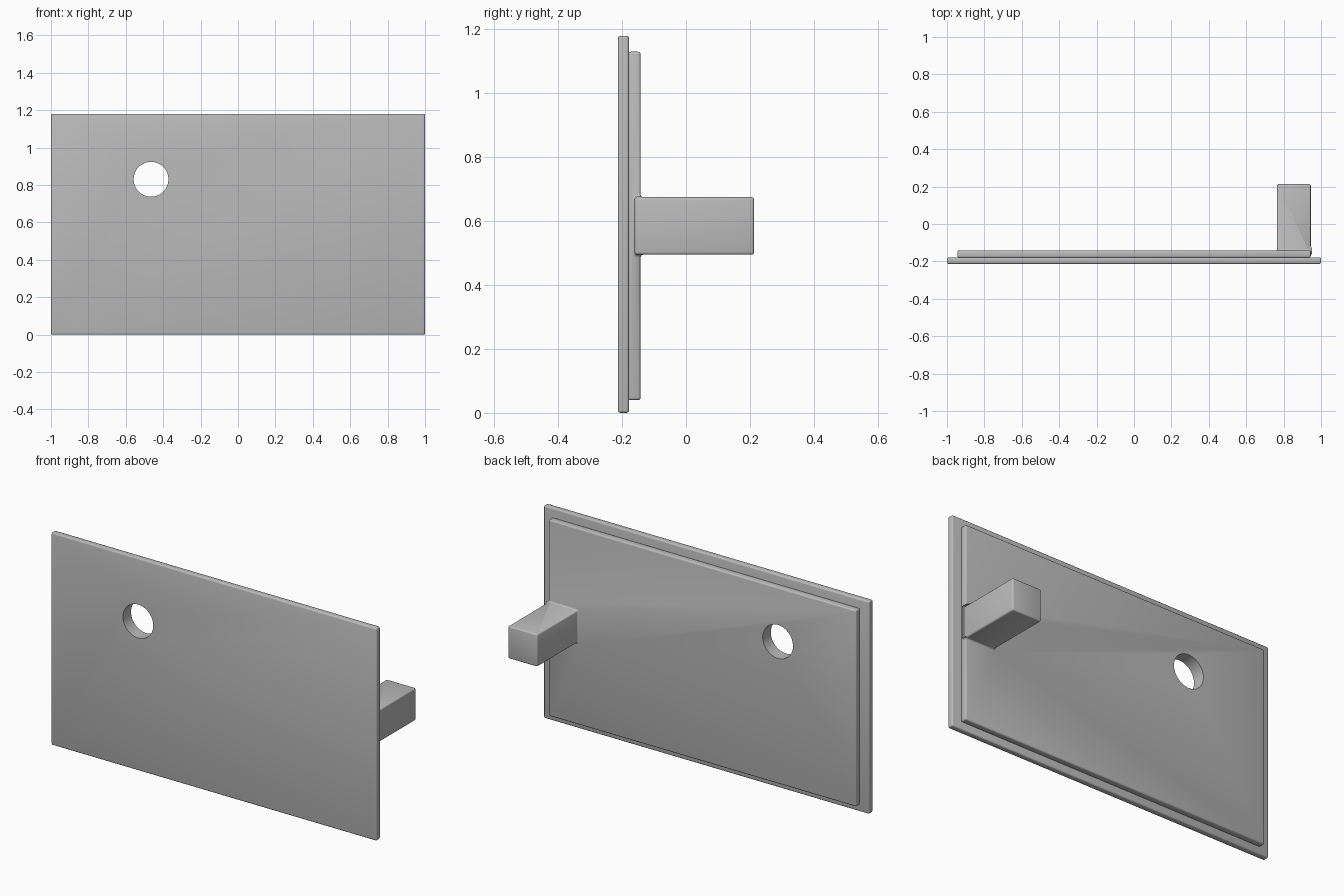
import bpy
import math

if "Cube" in bpy.data.objects:
    bpy.data.objects.remove(bpy.data.objects["Cube"], do_unlink=True)

# Single flat grey
grey = bpy.data.materials.new("plain_grey")
grey.use_nodes = True
COLOUR = (0.5, 0.5, 0.5, 1)
grey.diffuse_color = COLOUR
grey.node_tree.nodes["Principled BSDF"].inputs["Base Color"].default_value = COLOUR


def box(name, low, high):
    """Axis-aligned box between two corners."""
    bpy.ops.mesh.primitive_cube_add(size=1, location=[(a + b) / 2 for a, b in zip(low, high)])
    ob = bpy.context.object
    ob.name = name
    ob.scale = [b - a for a, b in zip(low, high)]
    bpy.ops.object.transform_apply(location=True, rotation=False, scale=True)
    ob.data.materials.append(grey)
    return ob


def boolean(ob, other, operation):
    mod = ob.modifiers.new(operation.lower(), "BOOLEAN")
    mod.operation = operation
    mod.solver = "EXACT"
    mod.object = other


def apply_modifiers(ob):
    bpy.ops.object.select_all(action="DESELECT")
    ob.select_set(True)
    bpy.context.view_layer.objects.active = ob
    for mod in list(ob.modifiers):
        bpy.ops.object.modifier_apply(modifier=mod.name)


# Front plate, raised back panel and the peg flush with the panel's left edge
front_plate = box("front_plate", (-1, -0.213, 0), (1, -0.178, 1.18))
back_panel = box("back_panel", (-0.945, -0.18, 0.04), (0.945, -0.142, 1.13))
peg = box("peg", (0.765, -0.16, 0.495), (0.945, 0.213, 0.675))

# Panel and peg become one body, so their joint is rounded too
boolean(back_panel, peg, "UNION")
apply_modifiers(back_panel)
bpy.data.objects.remove(peg, do_unlink=True)
back_panel.name = "back_panel_with_peg"

# Round hole through both layers
bpy.ops.mesh.primitive_cylinder_add(vertices=64, radius=0.093, depth=0.4,
                                    location=(-0.465, -0.18, 0.83),
                                    rotation=(math.pi / 2, 0, 0))
cutter = bpy.context.object
cutter.data.materials.append(grey)

for ob in (front_plate, back_panel):
    bevel = ob.modifiers.new("rounded_edges", "BEVEL")
    bevel.width = 0.008
    bevel.segments = 3
    bevel.limit_method = "ANGLE"
    boolean(ob, cutter, "DIFFERENCE")
    apply_modifiers(ob)
    bpy.ops.object.shade_smooth_by_angle(angle=math.radians(35))

bpy.data.objects.remove(cutter, do_unlink=True)
